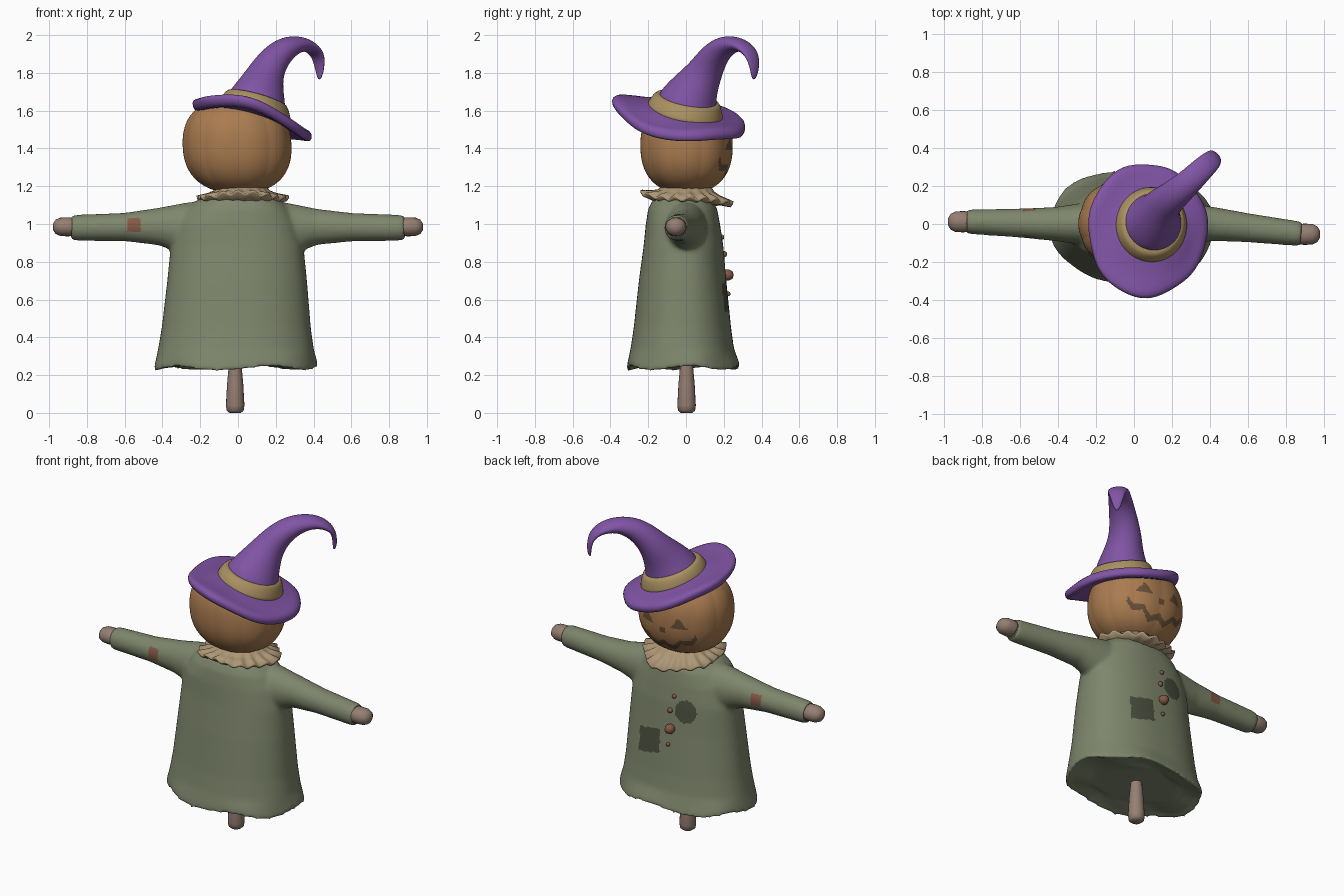
import bpy, bmesh, math
from mathutils import Vector as V

if "Cube" in bpy.data.objects:
    bpy.data.objects.remove(bpy.data.objects["Cube"])

TAU = 2 * math.pi


def mat(name, *rgb):
    m = bpy.data.materials.new(name)
    m.diffuse_color = (*rgb, 1)
    m.use_nodes = True
    m.node_tree.nodes["Principled BSDF"].inputs["Base Color"].default_value = m.diffuse_color
    return m


CLOTH = mat("cloth", .21, .24, .15)
DARK = mat("dark_patch", .07, .08, .05)
RED = mat("rust", .23, .10, .06)
SKIN = mat("wood", .30, .21, .17)
ORANGE = mat("pumpkin", .40, .20, .08)
CARVED = mat("carving", .14, .08, .04)
PURPLE = mat("felt", .22, .09, .38)
TAN = mat("band", .40, .28, .12)
STRAW = mat("straw", .42, .31, .18)


def ring(c, u, v, n=32, p=2.0, wob=None):
    """Superellipse section around c; wob(angle) returns (scale, dz)."""
    pts = []
    for i in range(n):
        a = TAU * i / n
        x, y = (math.copysign(abs(f) ** (2 / p), f) for f in (math.cos(a), math.sin(a)))
        s, dz = wob(a) if wob else (1, 0)
        pts.append(V(c) + (V(u) * x + V(v) * y) * s + V((0, 0, dz)))
    return pts


def loft(name, lofts, mats, subsurf=0):
    """Skin one or more stacks of rings into closed shells."""
    bm = bmesh.new()
    for rings in lofts:
        rows = [[bm.verts.new(q) for q in r] for r in rings]
        n = len(rows[0])
        for a, b in zip(rows, rows[1:]):
            for i in range(n):
                j = (i + 1) % n
                bm.faces.new((a[i], a[j], b[j], b[i]))
        bm.faces.new(rows[0][::-1])
        bm.faces.new(rows[-1])
    bmesh.ops.recalc_face_normals(bm, faces=bm.faces)
    me = bpy.data.meshes.new(name)
    bm.to_mesh(me)
    bm.free()
    for m in mats:
        me.materials.append(m)
    me.polygons.foreach_set("use_smooth", [True] * len(me.polygons))
    ob = bpy.data.objects.new(name, me)
    bpy.context.collection.objects.link(ob)
    if subsurf:
        md = ob.modifiers.new("smooth", 'SUBSURF')
        md.levels = md.render_levels = subsurf
    return ob


def paint(me, pick):
    for f in me.polygons:
        f.material_index = pick(*f.center)


def tube(path, lateral, n=20):
    """Rings along a path of (x, y, z, half_width, half_height)."""
    pts = [V(p[:3]) for p in path]
    out = []
    for i, p in enumerate(path):
        t = (pts[min(i + 1, len(pts) - 1)] - pts[max(i - 1, 0)]).normalized()
        side = (V(lateral) - t * t.dot(V(lateral))).normalized()
        out.append(ring(pts[i], side * p[3], t.cross(side) * p[4], n))
    return out


# Pole
loft("pole", [[ring((-.015, .003, z), (r, 0, 0), (0, r, 0), 20) for z, r in
     [(0, .03), (.012, .045), (.04, .049), (.15, .043), (.25, .034), (.34, .034)]]], [SKIN])

# Coat: torso and sleeves fused and softened
def drape(k):
    def wob(a):
        lean = .02 * max(0, math.cos(a - .8)) - .06 * max(0, math.cos(a - 4.0)) ** 3
        return 1 + lean + k * .012 * math.sin(6 * a + .5), k * .011 * math.sin(5 * a + 1)
    return wob

torso = []
for z, cx, rx, y0, y1 in [(.256, -.018, .30, -.22, .19), (.245, -.018, .40, -.285, .255),
                          (.23, -.018, .432, -.325, .285), (.265, -.018, .428, -.32, .275),
                          (.34, -.017, .412, -.30, .25), (.45, -.015, .395, -.283, .235),
                          (.70, -.01, .37, -.255, .21), (.88, -.01, .352, -.23, .195),
                          (1.0, -.005, .32, -.213, .18), (1.08, 0, .27, -.20, .165),
                          (1.13, .005, .215, -.175, .14), (1.155, .01, .14, -.13, .11)]:
    torso.append(ring((cx, (y0 + y1) / 2, z), (rx, 0, 0), (0, (y1 - y0) / 2, 0), 64, 2.3,
                      drape(1 if z < .3 else 0) if z < .9 else None))
left = [(-.885, .012, .98, .062, .064), (-.86, .012, .98, .066, .069), (-.60, .005, .984, .077, .076),
        (-.42, 0, .987, .09, .10), (-.28, 0, .978, .11, .138), (-.1, 0, .96, .12, .17)]
right = [(.885, -.052, .98, .062, .064), (.86, -.05, .98, .066, .069), (.60, -.02, .983, .077, .076),
         (.42, .0, .985, .09, .096), (.28, .0, .976, .11, .136), (.1, 0, .96, .12, .17)]
coat = loft("coat", [torso, tube(left, (0, 1, 0)), tube(right, (0, 1, 0))], [CLOTH])
md = coat.modifiers.new("fuse", 'REMESH')
md.mode, md.voxel_size, md.use_smooth_shade = 'VOXEL', .01, True
md = coat.modifiers.new("soften", 'SMOOTH')
md.factor, md.iterations = .5, 18
me = bpy.data.meshes.new_from_object(coat.evaluated_get(bpy.context.evaluated_depsgraph_get()))
coat.modifiers.clear()
coat.data = me
me.materials.clear()
for m in (CLOTH, DARK, RED):
    me.materials.append(m)

def coat_colour(x, y, z):
    if abs(x) > .878:
        return 1
    if abs(x + .55) < .036 and abs(z - .995) < .036:
        return 2
    if y > .05 and (math.hypot(x + .13, z - .85) < .07 or
                    abs(x - .11) < .08 and abs(z - .62 + .2 * (x - .11)) < .075):
        return 1
    return 0

paint(me, coat_colour)
me.polygons.foreach_set("use_smooth", [True] * len(me.polygons))

# Hands
for side, s, y in (("left", -1, .012), ("right", 1, -.054)):
    path = [(s * x, y, z, r, r * .9) for x, z, r in
            [(.84, .985, .052), (.90, .985, .056), (.94, .985, .054), (.965, .985, .042), (.98, .985, .018)]]
    loft("hand_" + side, [tube(path, (0, 1, 0))], [SKIN])

# Stitched buttons on the face side
for i, (x, y, z, r) in enumerate([(-.05, .187, .93, .014), (-.03, .20, .84, .016),
                                  (-.04, .218, .73, .03), (-.03, .222, .63, .012)]):
    loft(f"button_{i}", [[ring((x, y + r * h, z), (r * w, 0, 0), (0, 0, r * w), 12) for h, w in
         [(-1, .9), (.3, 1), (.9, .7), (1.1, .2)]]], [RED])

# Straw ruff
def ruffle(k):
    return lambda a: (1 + k * .05 * math.sin(5 * a + 1) + k * .02 * math.sin(18 * a),
                      k * (.010 * math.sin(18 * a) - .023 * math.sin(a) + .008 * math.sin(3 * a)))

loft("neck_ruff", [[ring((.018, .0, z), (r, 0, 0), (0, r, 0), 108, 2, ruffle(k)) for z, r, k in
     [(1.09, .13, 0), (1.115, .18, .4), (1.128, .236, 1), (1.142, .238, 1),
      (1.16, .18, .5), (1.175, .15, .2), (1.20, .13, 0)]]], [STRAW])

# Hat brim and band share one tilted plane
C, SX, SY = V((.07, -.032, 1.577)), -.27, -.18

# Pumpkin head, ribbed and tucked under the brim, with eyes and grin on the +y side
def ribs(a):
    return .985 + .018 * abs(math.cos(5 * a)), 0

def tuck(q):
    q.z = min(q.z, C.z + (q.x - C.x) * SX + (q.y - C.y) * SY - .01)
    return q

head_rings = []
for i in range(97):
    t = math.pi * (i + .3) / 96.6 - math.pi / 2
    c, s = math.cos(t) ** .78, math.copysign(abs(math.sin(t)) ** .88, math.sin(t))
    head_rings.append([tuck(q) for q in ring((-.005 - .008 * s, .003, 1.415 + .25 * s),
                       (.287 * c, 0, 0), (0, .247 * c, 0), 200, 2.1, ribs)])
head = loft("pumpkin_head", [head_rings], [ORANGE, CARVED])

def face_colour(x, y, z):
    if y < .08:
        return 0
    e = abs(abs(x) - .11)
    eye = 1.39 < z < 1.455 and e < .05 * (1.455 - z) / .065 + .005
    nose = 1.345 < z < 1.38 and abs(x) < .02
    saw = abs((x * 9) % 1 - .5) * .07 - .018
    mid = 1.26 + 2 * x * x
    mouth = abs(x) < .2 and abs(z - mid - saw) < .017
    return int(eye or nose or mouth)

paint(head.data, face_colour)

# Hat brim with a rolled rim, and band
def tilted(r, h, k=1, wob=None, off=(0, 0)):
    return ring(C + V((off[0], off[1], h + off[0] * SX + off[1] * SY)),
                V((1, 0, SX)) * r, V((0, 1, SY)) * r * k, 40, 2, wob)

def floppy(a):
    return (1 + .02 * math.sin(3 * a + 1) + .012 * math.sin(7 * a),
            .014 * math.sin(3 * a) - .012 * math.cos(2 * a) - .012 * max(0, math.cos(a + 1.2)))

loft("hat_brim", [[tilted(r, h, 1.12, floppy if r > .25 else None) for r, h in
     [(.08, -.01), (.2, -.02), (.28, -.044), (.307, -.043), (.32, -.008), (.306, .02),
      (.26, .022), (.2, .03), (.08, .06)]]], [PURPLE], 1)
loft("hat_band", [[tilted(r, h, 1.06, None, (o, o * 1.3)) for r, h, o in
     [(.14, .0, .02), (.19, .015, .02), (.19, .037, .021), (.166, .097, .03), (.152, .106, .033), (.1, .10, .035)]]],
     [TAN], 1)

# Drooping hat cone
loft("hat_cone", [tube([(.08, -.01, 1.58, .18, .185), (.105, .02, 1.665, .152, .155), (.128, .06, 1.74, .115, .12),
                        (.153, .103, 1.81, .097, .092), (.193, .138, 1.875, .085, .078), (.25, .185, 1.93, .075, .064),
                        (.315, .245, 1.955, .067, .045), (.37, .30, 1.945, .062, .032), (.415, .34, 1.91, .054, .021),
                        (.43, .36, 1.86, .041, .015), (.433, .363, 1.80, .026, .012), (.43, .358, 1.765, .01, .007)],
                       (.707, -.707, 0))], [PURPLE], 2)
